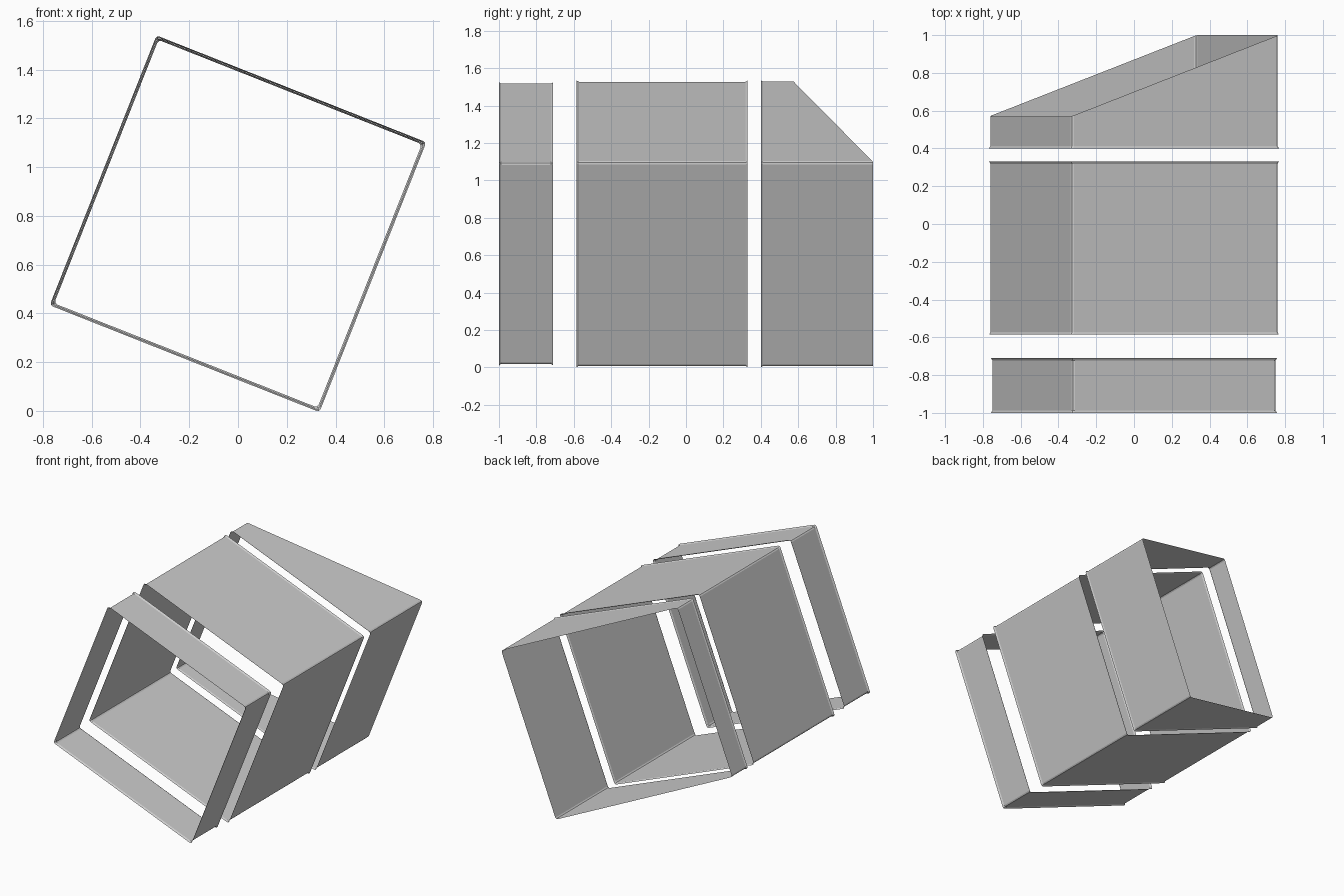
import bpy, bmesh, math

if "Cube" in bpy.data.objects:
    bpy.data.objects.remove(bpy.data.objects["Cube"])

TILT = math.radians(-21.6)
CZ = 0.768


def ring(h, r=0.014, n=3):
    """Square outline of half-width h with small rounded corners."""
    pts = []
    for q in range(4):
        base = q * math.pi / 2
        cx = (h - r) * math.sqrt(2) * math.cos(base + math.pi / 4)
        cy = (h - r) * math.sqrt(2) * math.sin(base + math.pi / 4)
        for i in range(n):
            a = base + math.pi / 2 * i / (n - 1)
            pts.append((cx + r * math.cos(a), cy + r * math.sin(a)))
    return pts


def sleeve(name, stations):
    """Open square sheet sleeve; stations are (half_width, y or y(u))."""
    bm = bmesh.new()
    loops = []
    for h, y in stations:
        loop = []
        for u, v in ring(h):
            x = u * math.cos(TILT) - v * math.sin(TILT)
            z = u * math.sin(TILT) + v * math.cos(TILT) + CZ
            loop.append(bm.verts.new((x, y(u) if callable(y) else y, z)))
        loops.append(loop)
    for a, b in zip(loops, loops[1:]):
        for i in range(len(a)):
            j = (i + 1) % len(a)
            bm.faces.new((a[i], a[j], b[j], b[i]))
    bmesh.ops.recalc_face_normals(bm, faces=bm.faces)
    mesh = bpy.data.meshes.new(name)
    bm.to_mesh(mesh)
    bm.free()
    ob = bpy.data.objects.new(name, mesh)
    bpy.context.collection.objects.link(ob)
    return ob


LIP = 0.012

# Short front sleeve, slightly narrower, lipped at both ends
sleeve("front_sleeve", [(0.588, -1.0), (0.581, -1.0 + LIP),
                        (0.581, -0.71 - LIP), (0.588, -0.71)])

# Long middle sleeve, lipped at both ends
sleeve("middle_sleeve", [(0.595, -0.585), (0.589, -0.585 + LIP),
                         (0.589, 0.33 - LIP), (0.595, 0.33)])

# Rear sleeve, lipped in front and cut at a slant behind
sleeve("slanted_rear_sleeve", [(0.595, 0.40), (0.590, 0.40 + LIP),
                               (0.590, lambda u: 0.785 + 0.215 * u / 0.590)])
